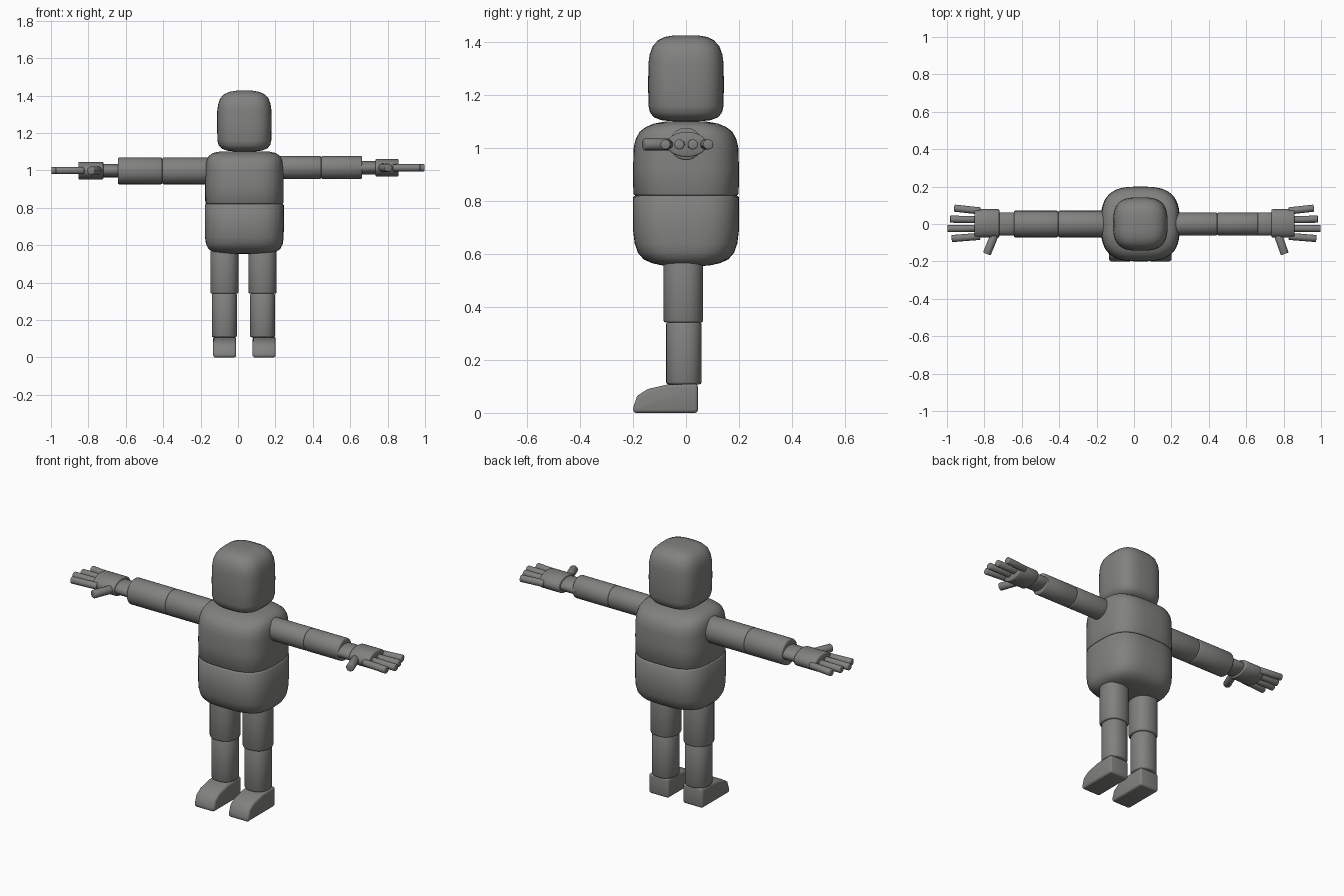
import bpy, bmesh, math
from mathutils import Vector

if "Cube" in bpy.data.objects:
    bpy.data.objects.remove(bpy.data.objects["Cube"])

grey = bpy.data.materials.new("warm grey")
grey.diffuse_color = (0.22, 0.225, 0.212, 1)
grey.use_nodes = True
grey.node_tree.nodes["Principled BSDF"].inputs["Base Color"].default_value = grey.diffuse_color


def finish(name, bm, angle=50):
    bmesh.ops.recalc_face_normals(bm, faces=bm.faces)
    mesh = bpy.data.meshes.new(name)
    bm.to_mesh(mesh)
    bm.free()
    mesh.materials.append(grey)
    ob = bpy.data.objects.new(name, mesh)
    bpy.context.collection.objects.link(ob)
    bpy.ops.object.select_all(action='DESELECT')
    ob.select_set(True)
    bpy.context.view_layer.objects.active = ob
    bpy.ops.object.shade_smooth_by_angle(angle=math.radians(angle))
    return ob


def loft(name, origin, direction, rings, power=2.0, n=32):
    """Skin superellipse rings (distance, half width, half depth) along a direction."""
    origin, w = Vector(origin), Vector(direction).normalized()
    if abs(w.z) > 0.9:
        u, v = Vector((1, 0, 0)), Vector((0, 1, 0))
    else:
        u = Vector((0, 0, 1)).cross(w).normalized()
        v = w.cross(u)
    bm = bmesh.new()
    loops = []
    for d, a, b in rings:
        loop = []
        for i in range(n):
            t = 2 * math.pi * i / n
            c, s = math.cos(t), math.sin(t)
            x = a * math.copysign(abs(c) ** (2 / power), c)
            y = b * math.copysign(abs(s) ** (2 / power), s)
            loop.append(bm.verts.new(origin + w * d + u * x + v * y))
        loops.append(loop)
    for l0, l1 in zip(loops, loops[1:]):
        for i in range(n):
            j = (i + 1) % n
            bm.faces.new((l0[i], l0[j], l1[j], l1[i]))
    bm.faces.new(loops[0])
    bm.faces.new(loops[-1])
    return finish(name, bm)


def limb(name, p0, p1, a, b=None, r=0.006, n=32, power=2.0, taper=1.0):
    """Elliptical cylinder with small rounded rims."""
    b = b or a
    p0, p1 = Vector(p0), Vector(p1)
    d, k = (p1 - p0).length, r * 0.3
    loft(name, p0, p1 - p0, [
        (0, a - r, b - r), (k, a - k, b - k), (r, a, b),
        (d - r, a * taper, b * taper),
        (d - k, a * taper - k, b * taper - k),
        (d, a * taper - r, b * taper - r)], power, n)


# Head and two-part torso
CX = 0.034
loft("head", (CX, 0, 0), (0, 0, 1), [
    (1.102, 0.06, 0.06), (1.106, 0.095, 0.095), (1.117, 0.122, 0.122),
    (1.135, 0.138, 0.136), (1.16, 0.144, 0.142), (1.24, 0.146, 0.143),
    (1.32, 0.145, 0.142), (1.355, 0.14, 0.137), (1.385, 0.129, 0.126),
    (1.407, 0.109, 0.106), (1.42, 0.08, 0.08), (1.426, 0.045, 0.045)], 3.0, 48)
loft("chest", (CX, 0, 0), (0, 0, 1), [
    (0.821, 0.203, 0.19), (0.823, 0.207, 0.195), (0.828, 0.209, 0.199),
    (0.92, 0.21, 0.2), (1.0, 0.209, 0.198), (1.035, 0.207, 0.19),
    (1.062, 0.2, 0.175), (1.08, 0.188, 0.152), (1.093, 0.168, 0.12),
    (1.1, 0.135, 0.08), (1.102, 0.08, 0.045)], 3.0, 48)
loft("belly", (CX, 0, 0), (0, 0, 1), [
    (0.554, 0.08, 0.05), (0.557, 0.14, 0.09), (0.566, 0.172, 0.13),
    (0.58, 0.192, 0.16), (0.605, 0.205, 0.182), (0.64, 0.21, 0.194),
    (0.69, 0.211, 0.2), (0.815, 0.211, 0.2), (0.819, 0.208, 0.196),
    (0.821, 0.203, 0.19)], 3.0, 48)

# Arms and hands: side, shoulder, elbow, wrist, palm start, palm end, radius, height
ARMS = [("right", -1, 0.12, 0.405, 0.642, 0.72, 0.853, 0.071, 0.997),
        ("left", 1, 0.18, 0.445, 0.663, 0.735, 0.858, 0.061, 1.016)]
FINGERS = [("little", 0.07, 0.085, 0.962), ("ring", 0.023, 0.026, 0.983),
           ("middle", -0.023, -0.025, 0.998), ("index", -0.066, -0.078, 0.975)]
for side, s, x0, x1, x2, x3, x4, r, z in ARMS:
    limb(side + "_upper_arm", (s * x0, 0, z), (s * x1, 0, z), r)
    limb(side + "_forearm", (s * x1, 0, z), (s * x2, 0, z), r)
    hz = z - 0.002 if s > 0 else z + 0.002
    limb(side + "_wrist", (s * (x2 - 0.02), 0, hz), (s * (x3 + 0.02), 0, hz),
         0.062, 0.036)
    limb(side + "_palm", (s * x3, 0.003, hz), (s * x4, 0.003, hz), 0.076, 0.047)
    for finger, y0, y1, tip in FINGERS:
        limb(side + "_" + finger + "_finger", (s * (x4 - 0.03), y0, hz),
             (s * tip, y1, hz), 0.019, r=0.004, n=16)
    tx0, tx1 = (0.74, 0.787) if s < 0 else (0.765, 0.806)
    limb(side + "_thumb", (s * tx0, -0.045, hz), (s * tx1, -0.16, hz),
         0.022, r=0.004, n=16)

# Foot side outline (y, z)
FOOT = [(0.045, 0), (0.045, 0.11), (-0.07, 0.107), (-0.145, 0.09),
        (-0.185, 0.064), (-0.199, 0.022), (-0.2, 0)]


def foot(name, xa, xb):
    bm = bmesh.new()
    face = bm.faces.new([bm.verts.new((xa, y, z)) for y, z in FOOT])
    ext = bmesh.ops.extrude_face_region(bm, geom=[face])
    moved = [g for g in ext["geom"] if isinstance(g, bmesh.types.BMVert)]
    bmesh.ops.translate(bm, vec=(xb - xa, 0, 0), verts=moved)
    bmesh.ops.recalc_face_normals(bm, faces=bm.faces)
    sharp = [e for e in bm.edges if e.calc_face_angle(0) > 0.9]
    bmesh.ops.bevel(bm, geom=sharp, offset=0.012, segments=3, profile=0.5,
                    affect='EDGES', clamp_overlap=True)
    finish(name, bm, 40)


# Legs and feet
for side, x, xa, xb in (("right", -0.073, -0.133, -0.01),
                        ("left", 0.131, 0.078, 0.201)):
    limb(side + "_thigh", (x, -0.01, 0.62), (x, -0.01, 0.341), 0.075, r=0.008, power=2.3)
    limb(side + "_shin", (x, -0.008, 0.342), (x, -0.008, 0.108), 0.067, r=0.008, power=2.3)
    foot(side + "_foot", xa, xb)
